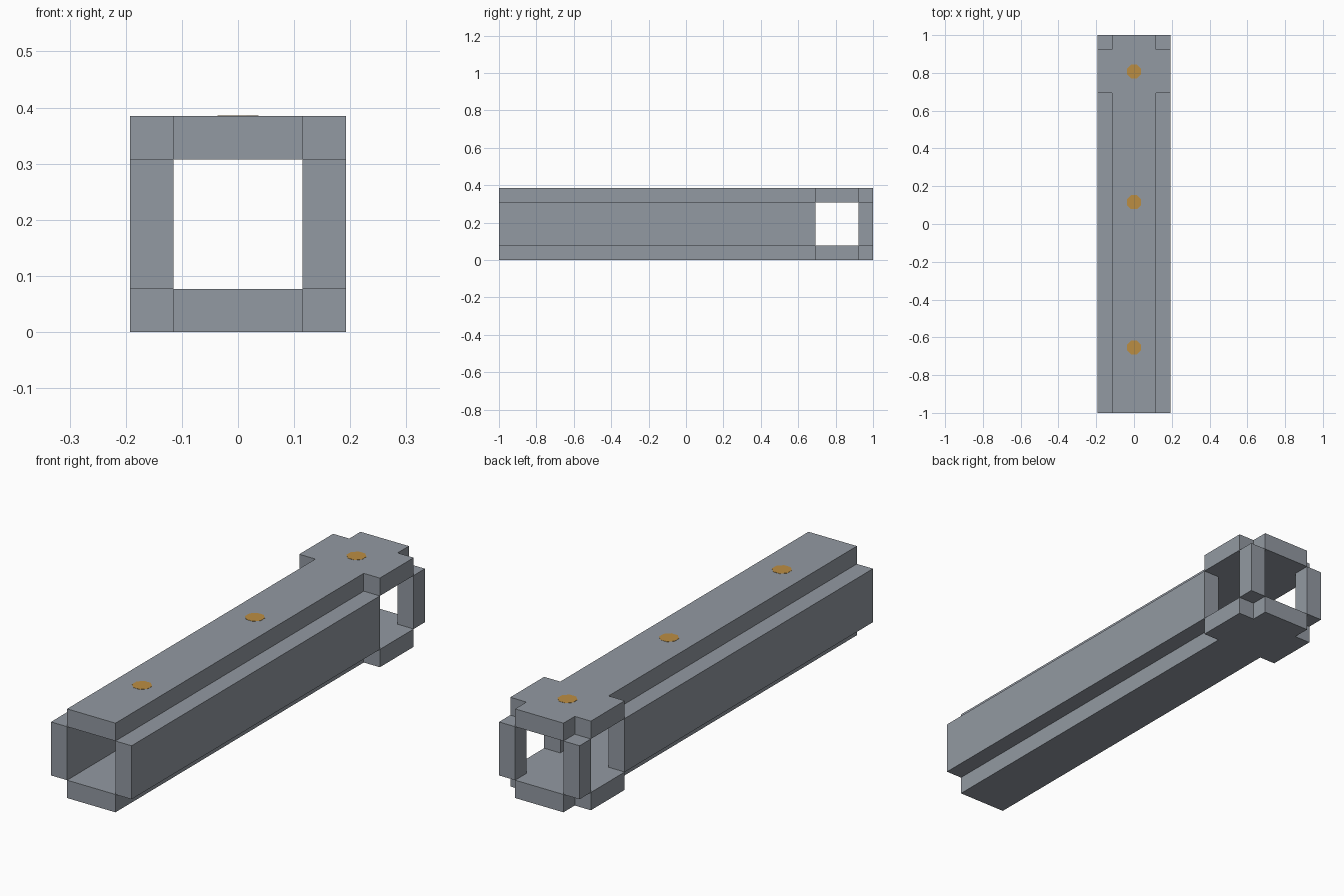
import bpy, bmesh, math

U = 1 / 13  # module: one wall thickness

cube = bpy.data.objects.get("Cube")
if cube:
    bpy.data.objects.remove(cube, do_unlink=True)


def make_material(name, color):
    mat = bpy.data.materials.new(name)
    mat.use_nodes = True
    mat.diffuse_color = color
    mat.node_tree.nodes["Principled BSDF"].inputs["Base Color"].default_value = color
    return mat


def prism(name, outline, z0, z1, mat):
    """Extrude a flat outline from z0 up to z1."""
    bm = bmesh.new()
    base = bm.faces.new([bm.verts.new((x, y, z0)) for x, y in outline])
    top = bmesh.ops.extrude_face_region(bm, geom=[base])["geom"]
    verts = [v for v in top if isinstance(v, bmesh.types.BMVert)]
    bmesh.ops.translate(bm, verts=verts, vec=(0, 0, z1 - z0))
    bmesh.ops.recalc_face_normals(bm, faces=bm.faces)
    mesh = bpy.data.meshes.new(name)
    bm.to_mesh(mesh)
    bm.free()
    mesh.materials.append(mat)
    obj = bpy.data.objects.new(name, mesh)
    bpy.context.collection.objects.link(obj)
    return obj


def rectangle(x0, x1, y0, y1):
    return [(x0, y0), (x1, y0), (x1, y1), (x0, y1)]


steel = make_material("steel grey", (0.29, 0.32, 0.36, 1))
amber = make_material("amber", (0.50, 0.27, 0.055, 1))

# Top and bottom plates, widened into lugs beside the rear window
half = [(1.5, -13), (1.5, 9), (2.5, 9), (2.5, 12), (1.5, 12), (1.5, 13)]
outline = [(x * U, y * U) for x, y in half + [(-x, y) for x, y in reversed(half)]]
prism("bottom_plate", outline, 0, U, steel)
prism("top_plate", outline, 4 * U, 5 * U, steel)

# Long side walls and short rear posts, with the window between them
for side, s in (("left", 1), ("right", -1)):
    x0, x1 = sorted((s * 1.5 * U, s * 2.5 * U))
    prism(side + "_wall", rectangle(x0, x1, -13 * U, 9 * U), U, 4 * U, steel)
    prism(side + "_rear_post", rectangle(x0, x1, 12 * U, 13 * U), U, 4 * U, steel)

# Octagonal markers along the top
for name, row in (("front", -8.5), ("middle", 1.5), ("rear", 10.5)):
    angles = [math.radians(22.5 + 45 * i) for i in range(8)]
    ring = [(0.04 * math.cos(a), row * U + 0.04 * math.sin(a)) for a in angles]
    prism(name + "_marker", ring, 5 * U, 5 * U + 0.001, amber)
